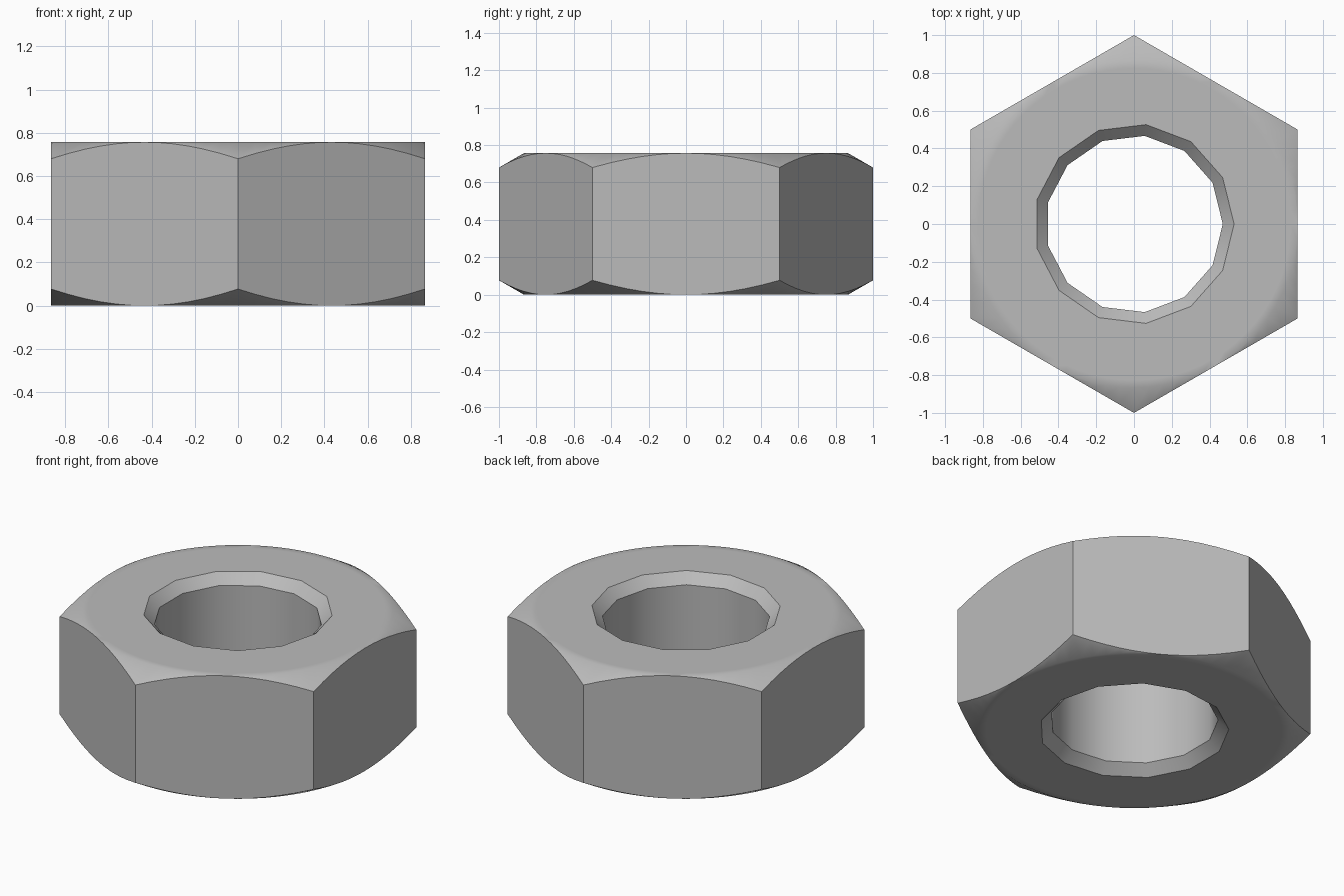
import bpy
import bmesh
from math import cos, sin, radians, tau

cube = bpy.data.objects.get("Cube")
if cube:
    bpy.data.objects.remove(cube, do_unlink=True)

HEIGHT = 0.757
FLAT = cos(radians(30))      # centre to flat; corners sit at radius 1
CORNER_DROP = 0.077          # chamfer depth at the corners
BORE, MOUTH, SINK = 0.47, 0.53, 0.06
STEPS, BORE_SIDES = 72, 13

steel = bpy.data.materials.new("steel grey")
steel.use_nodes = True
grey = (0.5, 0.5, 0.5, 1)
steel.diffuse_color = grey
steel.node_tree.nodes["Principled BSDF"].inputs["Base Color"].default_value = grey

bm = bmesh.new()


def circle(radius, z, count):
    """Ring of vertices at one height."""
    return [bm.verts.new((radius * cos(tau * i / count), radius * sin(tau * i / count), z))
            for i in range(count)]


def hexagon(top):
    """Ring on the six flats, following the conical chamfer."""
    ring = []
    for i in range(STEPS):
        angle = 360 * i / STEPS
        r = FLAT / cos(radians((angle + 30) % 60 - 30))
        drop = CORNER_DROP * (r - FLAT) / (1 - FLAT)
        a = radians(angle)
        ring.append(bm.verts.new((r * cos(a), r * sin(a), HEIGHT - drop if top else drop)))
    return ring


def skin(rings):
    """Join consecutive rings with quads."""
    for low, high in zip(rings, rings[1:]):
        for i in range(len(low)):
            j = (i + 1) % len(low)
            bm.faces.new((low[i], low[j], high[j], high[i]))


# Outside: flat border, conical chamfer, six flats, chamfer, flat border
skin([circle(FLAT - 0.04, 0, STEPS), circle(FLAT, 0, STEPS), hexagon(False),
      hexagon(True), circle(FLAT, HEIGHT, STEPS), circle(FLAT - 0.04, HEIGHT, STEPS)])

# Bore with a countersink at each mouth
skin([circle(MOUTH, 0, BORE_SIDES), circle(BORE, SINK, BORE_SIDES),
      circle(BORE, HEIGHT - SINK, BORE_SIDES), circle(MOUTH, HEIGHT, BORE_SIDES)])

bmesh.ops.remove_doubles(bm, verts=bm.verts[:], dist=0.0002)

# Flat bearing faces between the border and the bore
for upper in (False, True):
    rim = [e for e in bm.edges if e.is_boundary and (e.verts[0].co.z > HEIGHT / 2) == upper]
    bmesh.ops.triangle_fill(bm, edges=rim, use_beauty=True, normal=(0, 0, 1 if upper else -1))
bmesh.ops.recalc_face_normals(bm, faces=bm.faces[:])

mesh = bpy.data.meshes.new("hex_nut")
bm.to_mesh(mesh)
bm.free()
mesh.materials.append(steel)
nut = bpy.data.objects.new("hex_nut", mesh)
bpy.context.collection.objects.link(nut)

bpy.ops.object.select_all(action='DESELECT')
nut.select_set(True)
bpy.context.view_layer.objects.active = nut
bpy.ops.object.shade_smooth_by_angle(angle=radians(36))
